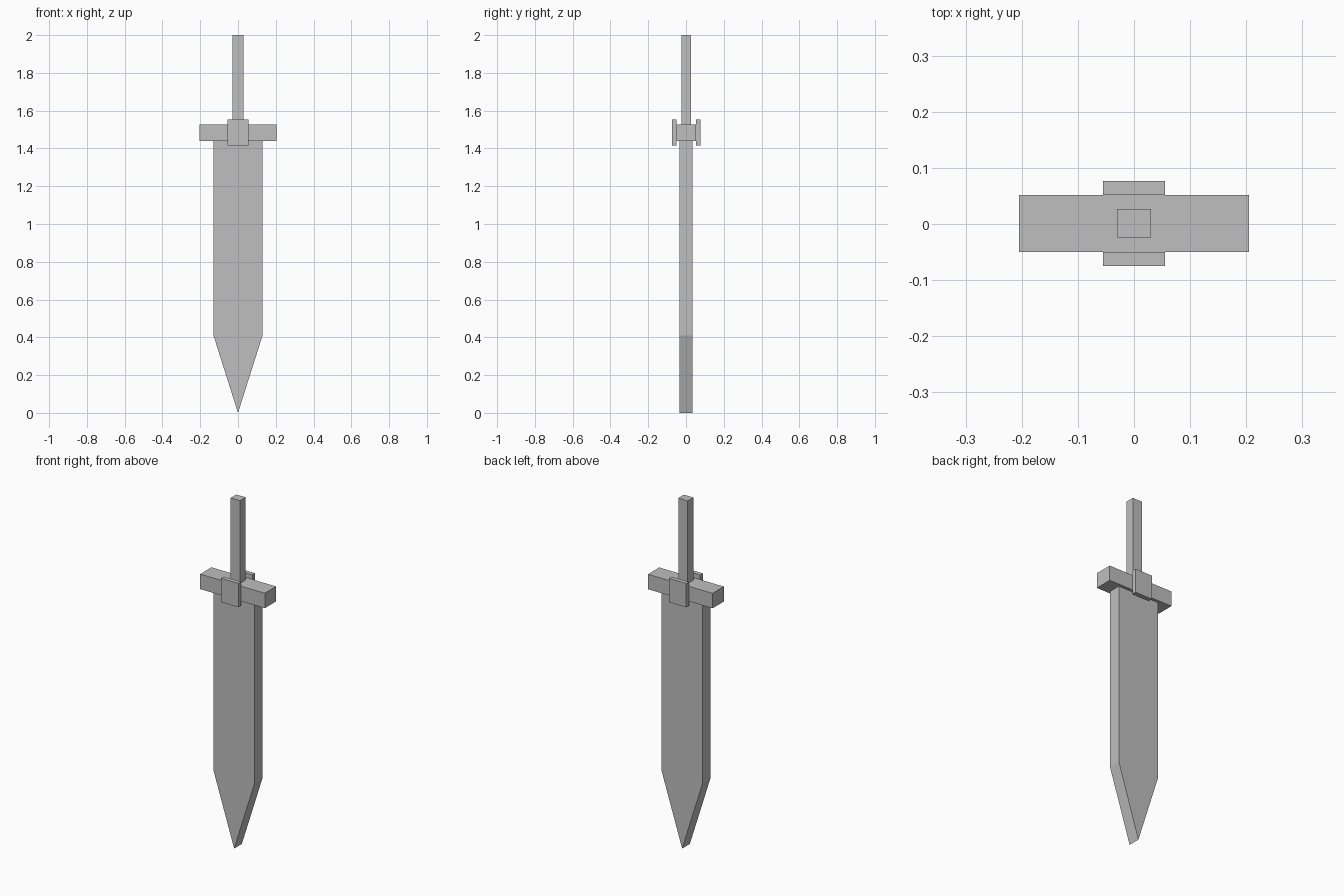
import bpy
import bmesh

cube = bpy.data.objects.get("Cube")
if cube:
    bpy.data.objects.remove(cube, do_unlink=True)

# Single plain grey
grey = bpy.data.materials.new("plain grey")
grey.use_nodes = True
colour = (0.52, 0.52, 0.52, 1)
grey.diffuse_color = colour
grey.node_tree.nodes["Principled BSDF"].inputs["Base Color"].default_value = colour


def slab(name, outline, y0, y1):
    """Extrude an x-z outline from y0 to y1."""
    bm = bmesh.new()
    face = bm.faces.new([bm.verts.new((x, y0, z)) for x, z in outline])
    out = bmesh.ops.extrude_face_region(bm, geom=[face])
    verts = [v for v in out["geom"] if isinstance(v, bmesh.types.BMVert)]
    bmesh.ops.translate(bm, verts=verts, vec=(0, y1 - y0, 0))
    bmesh.ops.recalc_face_normals(bm, faces=bm.faces)
    mesh = bpy.data.meshes.new(name)
    bm.to_mesh(mesh)
    bm.free()
    mesh.materials.append(grey)
    obj = bpy.data.objects.new(name, mesh)
    bpy.context.collection.objects.link(obj)


def box(name, half_width, y0, y1, z0, z1):
    w = half_width
    slab(name, [(-w, z0), (w, z0), (w, z1), (-w, z1)], y0, y1)


# Blade pointing down, with a tapered tip
slab("blade", [(0, 0), (0.13, 0.41), (0.13, 1.44), (-0.13, 1.44), (-0.13, 0.41)],
     -0.035, 0.035)

# Crossguard and grip
box("crossguard", 0.205, -0.05, 0.052, 1.44, 1.526)
box("grip", 0.03, -0.024, 0.027, 1.526, 2.0)

# Square plates on the front and back of the guard
box("front_plate", 0.055, -0.075, -0.05, 1.415, 1.552)
box("back_plate", 0.055, 0.052, 0.077, 1.415, 1.552)
